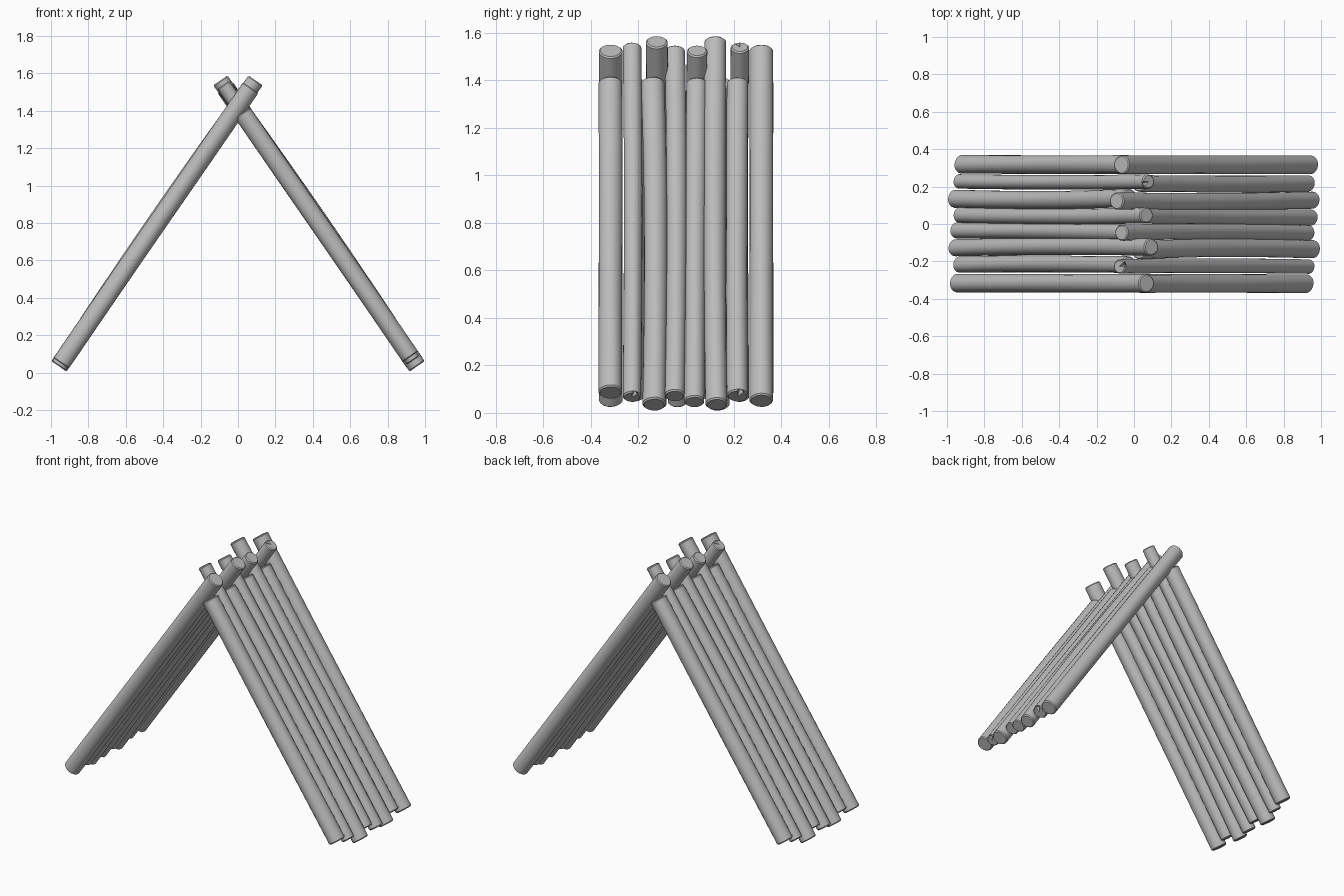
import bpy, bmesh, math
from mathutils import Vector

if "Cube" in bpy.data.objects:
    bpy.data.objects.remove(bpy.data.objects["Cube"], do_unlink=True)

# One weathered grey for all the logs
grey = bpy.data.materials.new("weathered_grey")
grey.use_nodes = True
COLOUR = (0.5, 0.5, 0.5, 1)
grey.diffuse_color = COLOUR
grey.node_tree.nodes["Principled BSDF"].inputs["Base Color"].default_value = COLOUR

SIDES, RINGS = 18, 10
FOOT, TIP = Vector((0.96, 0, 0.03)), Vector((-0.095, 0, 1.565))
AXIS = (TIP - FOOT).normalized()
OUT = Vector((AXIS.z, 0, -AXIS.x))      # outward normal of the leaning wall
ACROSS = Vector((0, 1, 0))


def point_at(z):
    """Point on the wall's centre line at a given height."""
    return FOOT + AXIS * ((z - FOOT.z) / AXIS.z)


def make_log(name, ys, radius, z_low, z_high, bow, notch, turn):
    """Round log with a gentle bend, softened rims and optional split ends."""
    bm = bmesh.new()
    start, end = point_at(z_low), point_at(z_high)
    length = (end - start).length
    rim = 0.006
    # distance along the log, and inset of the ring
    stations = [(0, rim)] + [(rim + (length - 2 * rim) * i / RINGS, 0)
                             for i in range(RINGS + 1)] + [(length, rim)]
    rings = []
    for n, (dist, inset) in enumerate(stations):
        t = dist / length
        y = ys[0] * (1 - t) * (1 - 2 * t) + ys[1] * 4 * t * (1 - t) + ys[2] * t * (2 * t - 1)
        centre = start + AXIS * dist + ACROSS * y + OUT * bow * math.sin(math.pi * t)
        ring = []
        for k in range(SIDES):
            a = 2 * math.pi * k / SIDES
            r = (radius - inset) * (1 + 0.02 * math.sin(3 * a + 5 * t))
            ring.append(bm.verts.new(centre + (OUT * math.cos(a) + ACROSS * math.sin(a)) * r))
        rings.append(ring)
    for low, high in zip(rings, rings[1:]):
        for k in range(SIDES):
            j = (k + 1) % SIDES
            bm.faces.new((low[k], low[j], high[j], high[k]))
    # Fan caps, with a split pressed into the rim
    for ring, sign in ((rings[0], 1), (rings[-1], -1)):
        middle = bm.verts.new(sum((v.co for v in ring), Vector()) / SIDES)
        if notch:
            ring[1].co += AXIS * sign * 0.035 - OUT * 0.012
        for k in range(SIDES):
            bm.faces.new((ring[k], ring[(k + 1) % SIDES], middle))
    # The opposite wall is the same wall turned half way round
    if turn:
        for v in bm.verts:
            v.co.x, v.co.y = -v.co.x, -v.co.y
    bmesh.ops.recalc_face_normals(bm, faces=bm.faces)
    mesh = bpy.data.meshes.new(name)
    bm.to_mesh(mesh)
    bm.free()
    mesh.materials.append(grey)
    obj = bpy.data.objects.new(name, mesh)
    bpy.context.collection.objects.link(obj)
    bpy.ops.object.select_all(action='DESELECT')
    obj.select_set(True)
    bpy.context.view_layer.objects.active = obj
    bpy.ops.object.shade_smooth_by_angle(angle=math.radians(35))


# (y at foot, middle, top), radius, foot height, top height, bow, split ends
BUTT = 1.39
LOGS = [
    ((-.318, -.318, -.318), .050, .085, BUTT, 0, False),
    ((-.227, -.223, -.227), .039, .065, 1.54, 0, True),
    ((-.134, -.128, -.140), .049, .034, BUTT, 0, False),
    ((-.048, -.040, -.047), .043, .070, 1.525, 0, False),
    ((.035, .039, .045), .043, .045, BUTT, 0, False),
    ((.128, .120, .123), .046, .034, 1.563, .01, False),
    ((.217, .213, .217), .045, .070, BUTT, 0, True),
    ((.317, .317, .317), .050, .050, 1.525, 0, False),
]

for wall, turn in (("left", False), ("right", True)):
    for i, spec in enumerate(LOGS):
        make_log(f"{wall}_wall_log_{i + 1}", *spec, turn)
